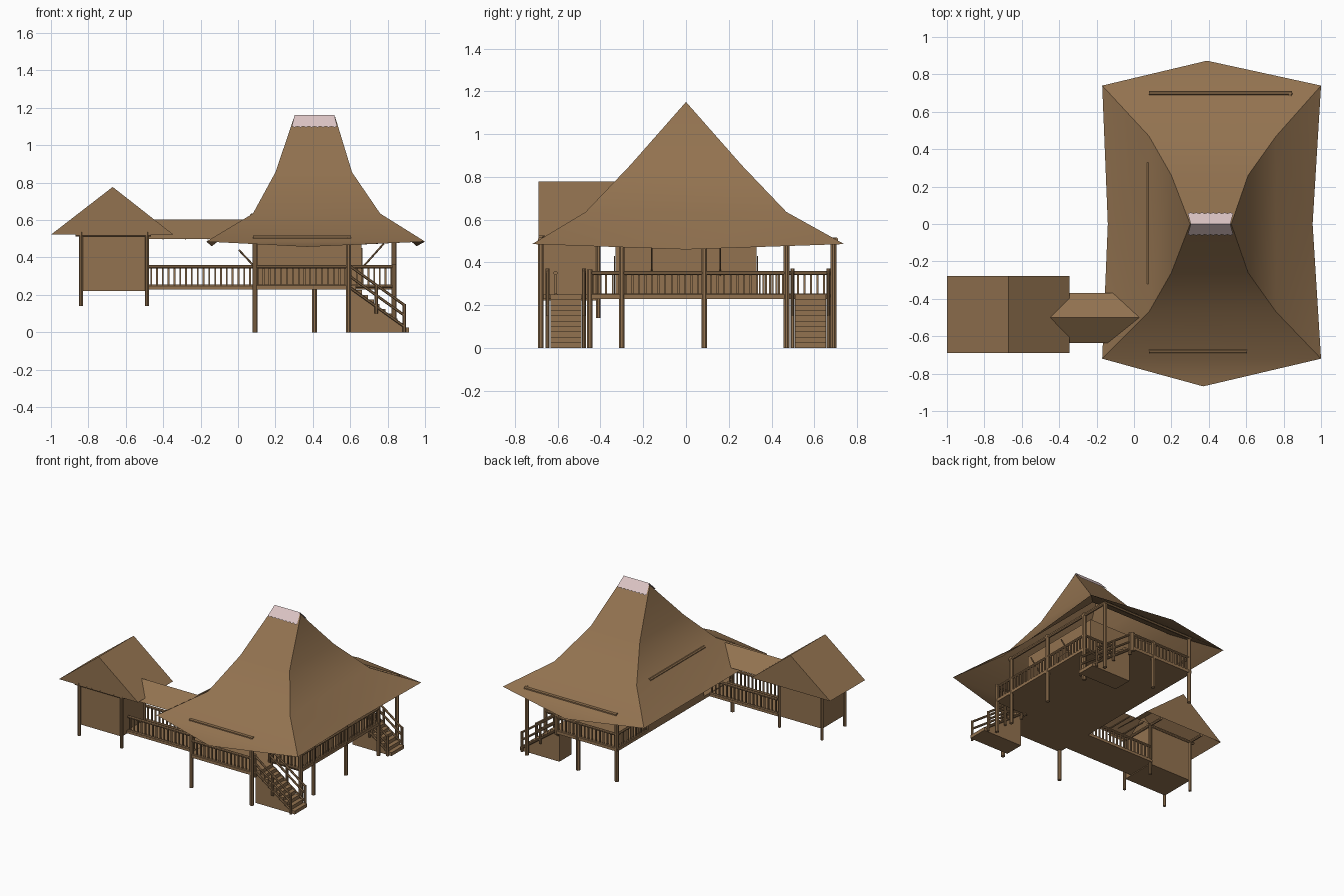
import bpy, math
from mathutils import Vector

if "Cube" in bpy.data.objects:
    bpy.data.objects.remove(bpy.data.objects["Cube"])


def material(name, rgb):
    m = bpy.data.materials.new(name)
    m.diffuse_color = (*rgb, 1)
    m.use_nodes = True
    m.node_tree.nodes["Principled BSDF"].inputs["Base Color"].default_value = m.diffuse_color
    return m


WOOD = material("brown wood", (0.29, 0.17, 0.08))
PALE = material("pale pink cap", (0.72, 0.56, 0.56))


def mesh(name, verts, faces, mat=WOOD):
    me = bpy.data.meshes.new(name)
    me.from_pydata(verts, [], faces)
    me.materials.append(mat)
    ob = bpy.data.objects.new(name, me)
    bpy.context.collection.objects.link(ob)
    return ob


def box(name, x, y, z):
    v = [(a, b, c) for a in x for b in y for c in z]
    f = [(0, 1, 3, 2), (4, 6, 7, 5), (0, 4, 5, 1), (2, 3, 7, 6), (0, 2, 6, 4), (1, 5, 7, 3)]
    return mesh(name, v, f)


def poles(name, segments, r, n=8):
    """One object made of round bars, each running from a to b."""
    verts, faces = [], []
    for a, b in segments:
        a, b = Vector(a), Vector(b)
        q = (b - a).to_track_quat('Z', 'Y')
        s = len(verts)
        for end in (a, b):
            for i in range(n):
                t = math.tau * (i + 0.5) / n
                verts.append(end + q @ Vector((r * math.cos(t), r * math.sin(t), 0)))
        faces += [(s + i, s + (i + 1) % n, s + n + (i + 1) % n, s + n + i) for i in range(n)]
        faces += [tuple(range(s + n - 1, s - 1, -1)), tuple(range(s + n, s + 2 * n))]
    return mesh(name, verts, faces)


def railing(name, a, b, z0=0.245, z1=0.35):
    """Top and bottom rail with balusters between two plan points."""
    a, b = Vector(a), Vector(b)
    poles(name + "_rails", [((*a, z), (*b, z)) for z in (z0, z1)], 0.010)
    n = max(2, round((b - a).length / 0.031))
    pts = [a.lerp(b, (i + 0.5) / n) for i in range(n)]
    poles(name + "_balusters", [((*p, z0), (*p, z1)) for p in pts], 0.0065, 4)


# Main roof: rings of a hipped, flared roof, then a drooping eave
rings = [(0.30, 0.52, 0.0, 0.0, 1.15), (0.20, 0.61, -0.26, 0.26, 0.855),
         (0.08, 0.76, -0.47, 0.47, 0.635), (-0.17, 1.0, -0.72, 0.74, 0.485)]
verts, faces = [], []
for x0, x1, y0, y1, z in rings:
    verts += [(x0, y0, z), (x1, y0, z), (x1, y1, z), (x0, y1, z)]
for k in range(3):
    for i in range(4):
        j = (i + 1) % 4
        if k == 2 and i % 2:
            m = 12 + (4 if i == 1 else 5)      # sagging side eave, middle point
            faces += [(8 + i, 12 + i, m), (8 + j, 8 + i, m), (12 + j, 8 + j, m)]
        elif k == 0 and i % 2:
            faces.append((i, 4 + i, 4 + j))
        else:
            faces.append((4 * k + i, 4 * k + 4 + i, 4 * k + 4 + j, 4 * k + j))
verts += [(0.955, 0, 0.46), (-0.14, 0, 0.46), (0.37, -0.868, 0.457), (0.39, 0.873, 0.457)]
faces += [(12, 18, 13), (14, 19, 15)]          # pointed front and back eaves
roof = mesh("main_roof", verts, faces)
bpy.context.view_layer.objects.active = roof
roof.select_set(True)
bpy.ops.object.shade_smooth_by_angle(angle=math.radians(30))
roof.select_set(False)

# Ridge cap with a jagged lower edge
cv, cf, teeth = [], [], 8
for i in range(teeth * 2 + 1):
    x = 0.288 + 0.242 * i / (teeth * 2)
    d = 0.062 if i % 2 else 0.056
    xt = 0.303 + 0.212 * i / (teeth * 2)
    cv += [(x, -d, 1.162 - d * 1.08), (xt, 0, 1.163), (x, d, 1.162 - d * 1.08)]
for i in range(teeth * 2):
    s = 3 * i
    cf += [(s, s + 3, s + 4, s + 1), (s + 1, s + 4, s + 5, s + 2)]
mesh("ridge_cap", cv, cf, PALE)

# Deck with two notches for the stairs
box("deck_centre", (0.59, 0.845), (-0.45, 0.47), (0.228, 0.25))
box("deck_main", (0.08, 0.59), (-0.69, 0.70), (0.228, 0.25))
box("main_house_walls", (0.08, 0.66), (-0.33, 0.33), (0.25, 0.6))
for s, y in (("front", -0.334), ("back", 0.334)):
    box(s + "_door", (0.33, 0.45), (y - 0.003, y + 0.003), (0.25, 0.43))
box("side_door", (0.658, 0.666), (-0.01, 0.12), (0.25, 0.45))

# Posts and plates of the main building
tall = [(0.09, -0.68), (0.59, -0.68), (0.835, -0.30), (0.835, 0.085), (0.835, 0.47),
        (0.09, 0.69), (0.835, 0.69)]
poles("main_posts", [((x, y, 0), (x, y, 0.505 if abs(y) > 0.6 else 0.52)) for x, y in tall], 0.0145)
poles("short_posts", [((0.41, 0.69, 0), (0.41, 0.69, 0.36)),
                      ((0.835, -0.45, 0), (0.835, -0.45, 0.365)),
                      ((0.59, 0.69, 0.22), (0.59, 0.69, 0.36)),
                      ((0.59, -0.45, 0.22), (0.59, -0.45, 0.365)),
                      ((0.59, 0.47, 0.22), (0.59, 0.47, 0.365))], 0.0145)
poles("roof_beams", [((0.08, -0.68, 0.505), (0.605, -0.68, 0.505)),
                     ((0.08, 0.70, 0.505), (0.845, 0.70, 0.505)),
                     ((0.835, -0.32, 0.505), (0.835, 0.70, 0.505)),
                     ((0.075, -0.32, 0.622), (0.075, 0.33, 0.622))], 0.013)
struts = []
for y in (-0.16, 0.16):
    struts += [((0.66, y, 0.34), (0.78, y, 0.475)), ((0.08, y, 0.36), (0.005, y, 0.44))]
poles("eave_struts", struts, 0.005, 6)

# Railings around the veranda and corridor
railing("front_railing", (0.09, -0.68), (0.59, -0.68))
railing("back_railing", (0.09, 0.69), (0.59, 0.69))
railing("right_railing", (0.835, -0.45), (0.835, 0.47))
railing("back_left_railing", (0.09, 0.33), (0.09, 0.69))
railing("front_notch_railing", (0.59, -0.45), (0.835, -0.45))
railing("back_notch_railing", (0.59, 0.47), (0.835, 0.47))
railing("corridor_front_railing", (-0.48, -0.61), (0.08, -0.61))
railing("corridor_back_railing", (-0.48, -0.40), (0.08, -0.40))

# Solid stairs with sloping handrails
N = 10
for side, y0, y1 in (("front", -0.635, -0.49), ("back", 0.51, 0.655)):
    prof = [(0.59, 0.0), (0.59, 0.25)]
    for i in range(N):
        x = 0.60 + 0.0315 * (i + 1)
        z = 0.25 * (1 - i / N)
        prof += [(x, z), (x, z - 0.25 / N)]
    n = len(prof)
    v = [(x, y0, z) for x, z in prof] + [(x, y1, z) for x, z in prof]
    f = [(i, i + n, (i + 1) % n + n, (i + 1) % n) for i in range(n)]
    f += [tuple(range(n)), tuple(range(2 * n - 1, n - 1, -1))]
    mesh(side + "_stairs", v, f)
    rails, newels = [], []
    for y in (y0 - 0.012, y1 + 0.012):
        rails += [((0.59, y, z), (0.89, y, z - 0.215)) for z in (0.36, 0.305, 0.245)]
        newels += [((0.89, y, 0), (0.89, y, 0.15)), ((0.595, y, 0.2), (0.595, y, 0.37)),
                   ((0.74, y, 0.1), (0.74, y, 0.25))]
    poles(side + "_stair_rails", rails, 0.008)
    poles(side + "_stair_newels", newels, 0.010)


# Corridor with gable roof
box("corridor_floor", (-0.49, 0.08), (-0.62, -0.39), (0.228, 0.245))
xs = (-0.48, 0.10)
mesh("corridor_roof", [(x, y, z) for x in xs for y, z in ((-0.635, 0.50), (-0.5, 0.603), (-0.368, 0.50))],
     [(0, 3, 4, 1), (1, 4, 5, 2)])
poles("corridor_rafters", [((x, -0.62, 0.502), (x, -0.38, 0.502)) for x in (-0.4, -0.28, -0.16, -0.04)], 0.006, 6)

# Small side house: walls, posts, plates and gable roof
box("side_house_walls", (-0.84, -0.49), (-0.675, -0.41), (0.222, 0.53))
corners = [(x, y) for x in (-0.84, -0.487) for y in (-0.68, -0.41)]
poles("side_house_posts", [((x, y, 0.14), (x, y, 0.535)) for x, y in corners], 0.0115)
poles("side_house_beams", [((-0.87, y, 0.522), (-0.465, y, 0.522)) for y in (-0.68, -0.41)]
      + [((x, -0.69, 0.525), (x, -0.29, 0.525)) for x in (-0.84, -0.487)], 0.011)
ys = (-0.69, -0.277)
mesh("side_house_roof", [(x, y, z) for y in ys for x, z in ((-1.0, 0.522), (-0.67, 0.777), (-0.345, 0.522))],
     [(0, 1, 4, 3), (1, 2, 5, 4), (0, 2, 1), (3, 4, 5)])
